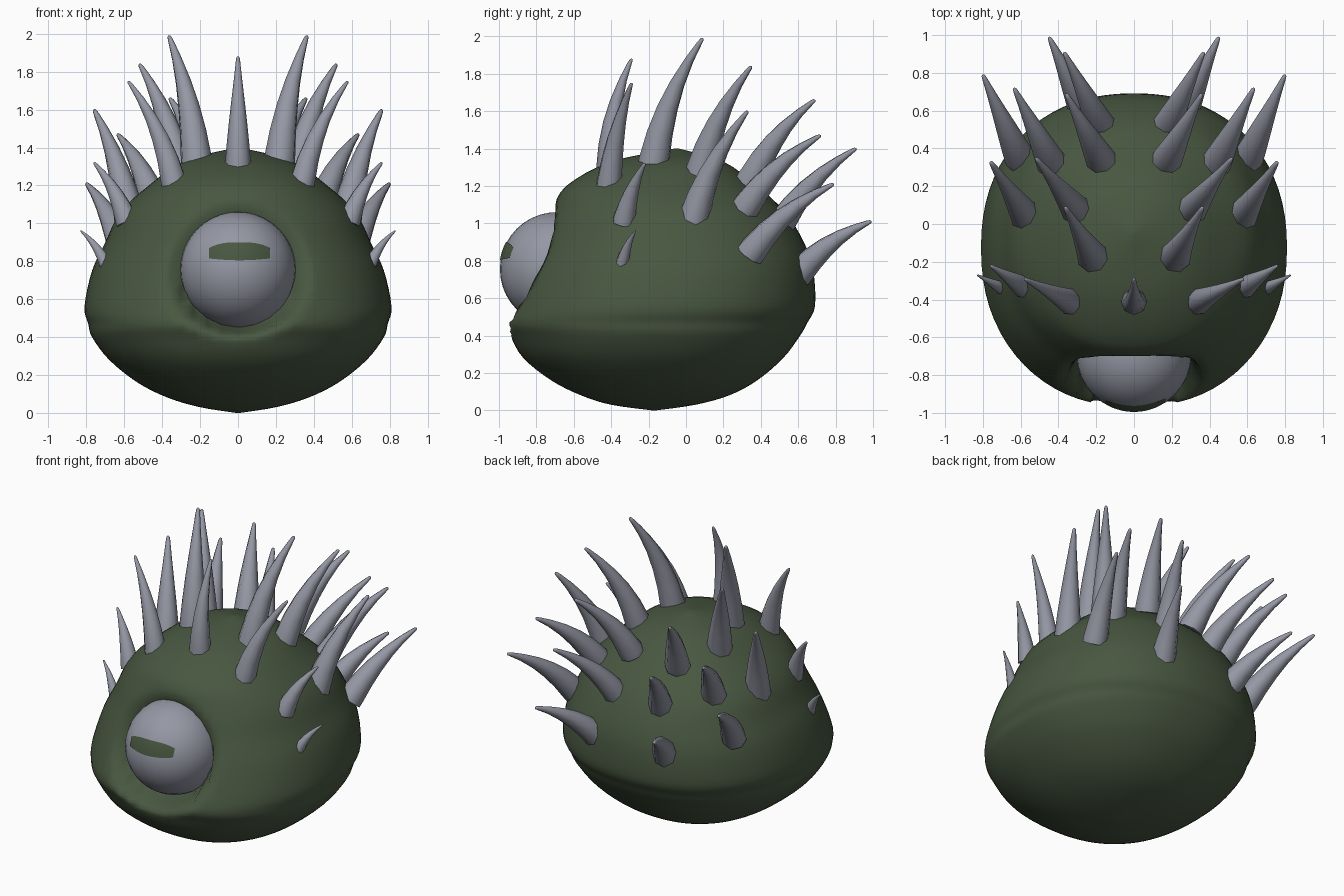
import bpy, bmesh, math
from mathutils import Vector

if "Cube" in bpy.data.objects:
    bpy.data.objects.remove(bpy.data.objects["Cube"], do_unlink=True)


def make_material(name, colour):
    mat = bpy.data.materials.new(name)
    mat.use_nodes = True
    mat.diffuse_color = (*colour, 1)
    mat.node_tree.nodes["Principled BSDF"].inputs["Base Color"].default_value = (*colour, 1)
    return mat


GREEN = make_material("moss_green", (0.065, 0.095, 0.052))
GREY = make_material("horn_grey", (0.30, 0.31, 0.37))


def finish(bm, name, mat, angle=80):
    bmesh.ops.recalc_face_normals(bm, faces=bm.faces)
    mesh = bpy.data.meshes.new(name)
    bm.to_mesh(mesh)
    bm.free()
    mesh.materials.append(mat)
    obj = bpy.data.objects.new(name, mesh)
    bpy.context.collection.objects.link(obj)
    bpy.ops.object.select_all(action="DESELECT")
    obj.select_set(True)
    bpy.context.view_layer.objects.active = obj
    bpy.ops.object.shade_smooth_by_angle(angle=math.radians(angle))
    return obj


def skin(bm, rings):
    """Bridge a list of vertex rings with quads and close both ends."""
    for low, high in zip(rings, rings[1:]):
        n = len(low)
        for i in range(n):
            j = (i + 1) % n
            bm.faces.new((low[i], low[j], high[j], high[i]))
    bm.faces.new(rings[0])
    bm.faces.new(rings[-1])


def catmull(p, q, r, s, t):
    return 0.5 * (2 * q + (r - p) * t + (2 * p - 5 * q + 4 * r - s) * t * t
                  + (3 * q - p - 3 * r + s) * t ** 3)


EYE = Vector((0, -0.69, 0.755))
EYE_RADIUS = 0.305

# Body sections: height, half width, front y, back y
SECTIONS = [
    (0.0, 0.01, -0.18, -0.16), (0.03, 0.2, -0.4, 0.05), (0.08, 0.37, -0.56, 0.23),
    (0.16, 0.53, -0.72, 0.38), (0.28, 0.68, -0.87, 0.52), (0.4, 0.77, -0.94, 0.61),
    (0.47, 0.79, -0.97, 0.65), (0.56, 0.81, -0.94, 0.69), (0.75, 0.77, -0.86, 0.68),
    (0.9, 0.7, -0.79, 0.63), (1.06, 0.62, -0.72, 0.53), (1.2, 0.47, -0.64, 0.38),
    (1.33, 0.28, -0.4, 0.2), (1.4, 0.01, -0.06, -0.04),
]


def body_point(section, angle):
    z, half, front, back = section
    power = 2 / 2.2
    c, s = math.cos(angle), math.sin(angle)
    x = half * math.copysign(abs(c) ** power, c)
    y = (front + back) / 2 + (back - front) / 2 * math.copysign(abs(s) ** power, s)
    # Eye socket pressed into the face
    if y < -0.3:
        d = math.hypot(x, z - EYE.z)
        w = min(max((0.37 - d) / 0.09, 0), 1)
        w = w * w * (3 - 2 * w)
        y += (max(y, EYE.y + 0.01) - y) * w
    return x, y, z


def build_body(segments=72, steps=4):
    sections = []
    last = len(SECTIONS) - 1
    for k in range(last):
        around = [SECTIONS[min(max(k + o, 0), last)] for o in (-1, 0, 1, 2)]
        for i in range(steps):
            sections.append([catmull(*vals, i / steps) for vals in zip(*around)])
    sections.append(SECTIONS[-1])
    bm = bmesh.new()
    rings = [[bm.verts.new(body_point(sec, math.tau * i / segments)) for i in range(segments)]
             for sec in sections]
    skin(bm, rings)
    finish(bm, "body", GREEN, 180)


def build_eye():
    bm = bmesh.new()
    bmesh.ops.create_uvsphere(bm, u_segments=32, v_segments=20, radius=EYE_RADIUS)
    bmesh.ops.translate(bm, verts=bm.verts, vec=EYE)
    finish(bm, "eye", GREY)


def build_pupil(columns=16, rows=4):
    # Flat-bottomed, arched slit that follows the eyeball
    bm = bmesh.new()
    grid = []
    for c in range(columns + 1):
        u = 2 * c / columns - 1
        x = 0.008 + 0.16 * u
        low = 0.805 + 0.01 * u * u
        high = 0.9 - 0.03 * abs(u) ** 3
        line = []
        for r in range(rows + 1):
            z = low + (high - low) * r / rows
            out = Vector((x, 0, z - EYE.z))
            out.y = -math.sqrt((EYE_RADIUS + 0.004) ** 2 - out.length_squared)
            line.append(bm.verts.new(EYE + out))
        grid.append(line)
    for a, b in zip(grid, grid[1:]):
        for r in range(rows):
            bm.faces.new((a[r], b[r], b[r + 1], a[r + 1]))
    obj = finish(bm, "pupil", GREEN)
    # Face the plate forwards
    if obj.data.polygons[0].normal.y > 0:
        obj.data.flip_normals()


# Taper along a spike: position, relative radius
TAPER = [(-0.06, 1.0), (0.0, 1.0), (0.2, 0.85), (0.4, 0.68), (0.6, 0.49),
         (0.8, 0.3), (0.95, 0.17), (0.99, 0.12), (1.0, 0.04)]


def build_spike(name, base, tip, radius, sides=8):
    base, tip = Vector(base), Vector(tip)
    chord = tip - base
    along = chord.normalized()
    lift = (Vector((0, 0, 1)) - along * along.z).normalized()
    middle = (base + tip) / 2 + lift * chord.length * 0.12
    bm = bmesh.new()
    rings = []
    for t, scale in TAPER:
        centre = base * (1 - t) ** 2 + middle * 2 * t * (1 - t) + tip * t * t
        tangent = ((middle - base) * (1 - t) + (tip - middle) * t).normalized()
        side = tangent.cross(lift).normalized()
        up = side.cross(tangent)
        ring = []
        for i in range(sides):
            a = math.tau * i / sides
            ring.append(bm.verts.new(centre + (side * math.cos(a) + up * math.sin(a)) * radius * scale))
        rings.append(ring)
    skin(bm, rings)
    finish(bm, name, GREY)


# Left-hand spikes: base, tip, base radius
SPIKES = {
    "crown": ((0.22, -0.17, 1.34), (0.365, 0.09, 1.99), 0.085),
    "brow": ((0.34, -0.41, 1.22), (0.58, -0.29, 1.75), 0.07),
    "upper": ((0.31, 0.08, 1.29), (0.52, 0.35, 1.84), 0.08),
    "rear_top": ((0.18, 0.35, 1.24), (0.36, 0.69, 1.66), 0.08),
    "flank": ((0.57, 0.04, 1.02), (0.76, 0.33, 1.6), 0.085),
    "rear_upper": ((0.44, 0.33, 1.1), (0.635, 0.72, 1.47), 0.08),
    "rear_flank": ((0.61, 0.36, 0.86), (0.8, 0.79, 1.21), 0.08),
    "cheek_upper": ((0.59, -0.33, 1.02), (0.76, -0.22, 1.32), 0.06),
    "cheek_lower": ((0.7, -0.34, 0.79), (0.83, -0.27, 0.96), 0.035),
    "back_upper": ((0.17, 0.51, 1.0), (0.37, 0.91, 1.4), 0.08),
    "back_lower": ((0.27, 0.61, 0.74), (0.45, 0.99, 1.01), 0.08),
}

build_body()
build_eye()
build_pupil()
build_spike("spike_centre", (0, -0.41, 1.3), (0, -0.29, 1.88), 0.07)
for label, (base, tip, radius) in SPIKES.items():
    for word, sign in (("left", 1), ("right", -1)):
        flip = Vector((sign, 1, 1))
        build_spike(f"{label}_spike_{word}", flip * Vector(base), flip * Vector(tip), radius)
